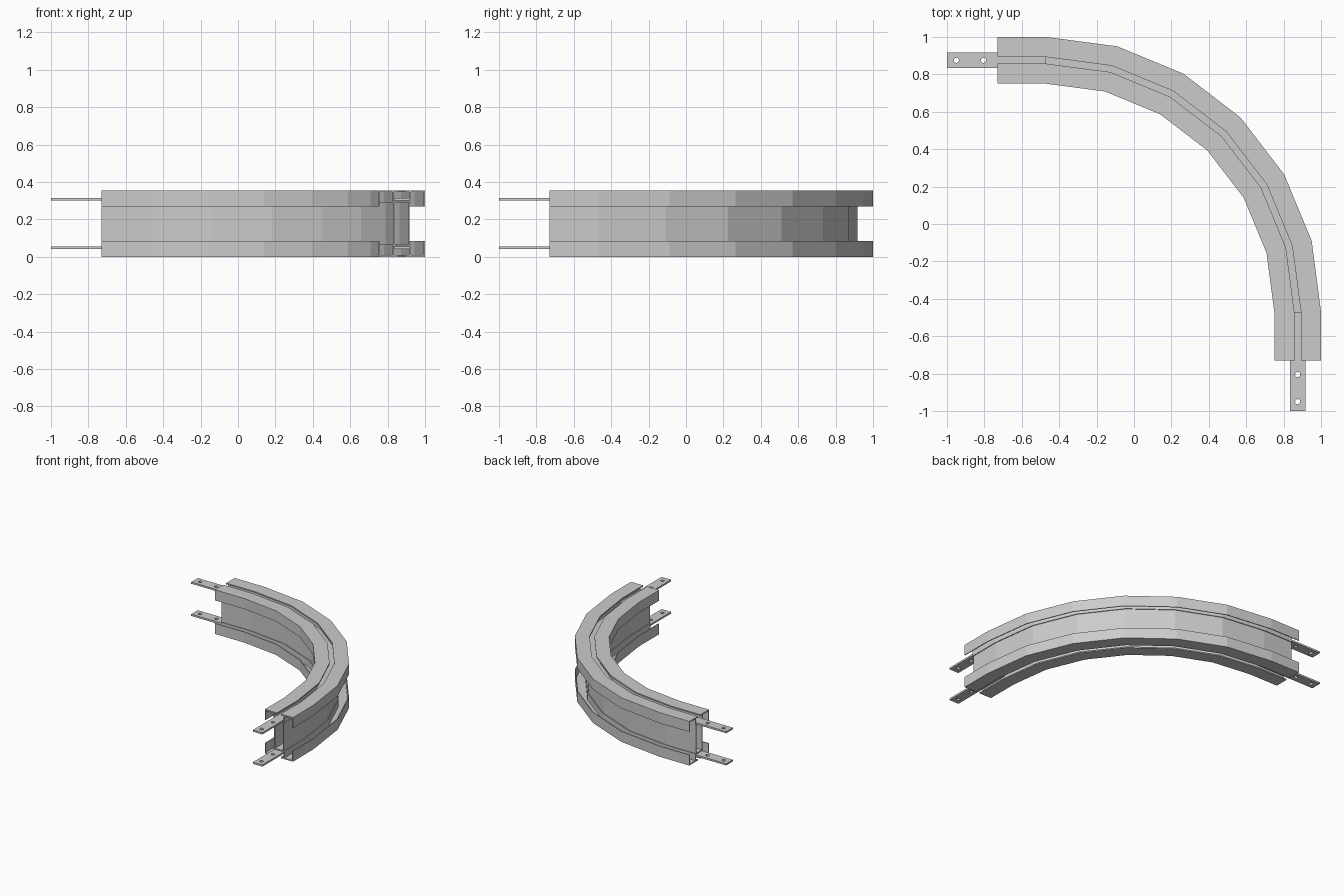
import bpy, bmesh
from math import sin, cos, pi, radians
from mathutils import Vector

if "Cube" in bpy.data.objects:
    bpy.data.objects.remove(bpy.data.objects["Cube"])

MID = 0.1775            # half of the beam height
C, R = -0.47, 1.345     # bend centre (x = y) and centreline radius
STRAIGHT = 0.26         # straight run at each end


def sweep(name, loops, frames):
    """Sweep closed 2D loops (outline first, then holes) through frames, cap both ends."""
    bm = bmesh.new()
    end_edges = [[], []]
    for loop in loops:
        rings = [[bm.verts.new(f(u, v)) for u, v in loop] for f in frames]
        n = len(loop)
        for a, b in zip(rings, rings[1:]):
            for i in range(n):
                j = (i + 1) % n
                bm.faces.new((a[i], a[j], b[j], b[i]))
        for edges, ring in zip(end_edges, (rings[0], rings[-1])):
            edges += [bm.edges.get((ring[i], ring[(i + 1) % n])) for i in range(n)]
    for edges in end_edges:
        bmesh.ops.triangle_fill(bm, use_beauty=True, use_dissolve=False, edges=edges)
    bmesh.ops.recalc_face_normals(bm, faces=bm.faces)
    mesh = bpy.data.meshes.new(name)
    bm.to_mesh(mesh)
    bm.free()
    obj = bpy.data.objects.new(name, mesh)
    bpy.context.collection.objects.link(obj)
    return obj


def bend_frame(angle, shift=0.0):
    """Cross-section plane at an angle on the bend, shifted along the tangent."""
    radial = Vector((cos(angle), sin(angle), 0))
    tangent = Vector((-sin(angle), cos(angle), 0))
    base = Vector((C, C, MID)) + tangent * shift
    return lambda u, v: base + radial * (R + u) + Vector((0, 0, v))


# Curved beam: flanges with lips, T-slots top and bottom, hollow web
quarter = [(.0425, .1205), (.0425, .168), (.0175, .168), (.0175, .1775),
           (.125, .1775), (.125, .0925), (.118, .0925), (.118, .168),
           (.049, .168), (.049, .1125), (.0425, .1125)]
right = quarter + [(u, -v) for u, v in reversed(quarter)]
outline = right + [(-u, v) for u, v in reversed(right)]
hollow = [(.0355, .1125), (.0355, -.1125), (-.0355, -.1125), (-.0355, .1125)]
frames = ([bend_frame(0, -STRAIGHT)]
          + [bend_frame(radians(15 * i)) for i in range(7)]
          + [bend_frame(pi / 2, STRAIGHT)])
sweep("curved_beam", [outline, hollow], frames)


# Connecting straps with bolt holes, two at each end
def circle(x, y, r, n=12):
    return [(x + r * cos(2 * pi * i / n), y + r * sin(2 * pi * i / n)) for i in range(n)]


strap = [[(-1, -.042), (-.47, -.042), (-.47, .042), (-1, .042)],
         circle(-.95, 0, .014), circle(-.805, 0, .014)]
for level, z in (("lower", .041), ("upper", .3)):
    zs = (z, z + .014)
    sweep(f"{level}_strap_left", strap,
          [lambda u, v, h=h: Vector((u, .875 + v, h)) for h in zs])
    sweep(f"{level}_strap_front", strap,
          [lambda u, v, h=h: Vector((.875 + v, u, h)) for h in zs])
